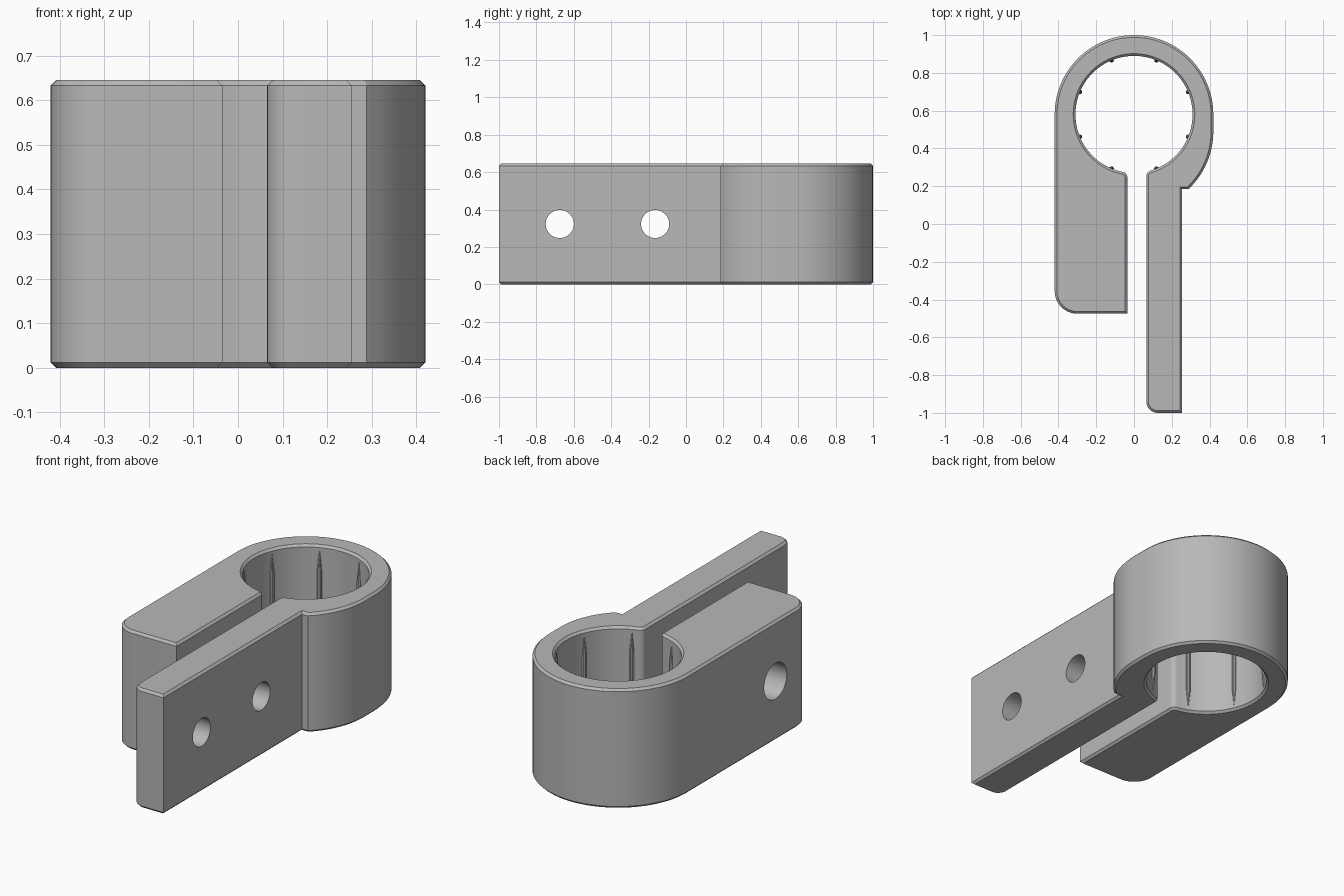
import bpy, bmesh
from math import sin, cos, asin, atan2, sqrt, degrees, radians

if "Cube" in bpy.data.objects:
    bpy.data.objects.remove(bpy.data.objects["Cube"])

HEIGHT = 0.645
CHAMFER = 0.012
RING_Y, OUTER_R, BORE_R = 0.58, 0.42, 0.31
SLOT_L, SLOT_R, FILLET = -0.035, 0.065, 0.03

gray = bpy.data.materials.new("plain gray")
gray.use_nodes = True
color = (0.48, 0.48, 0.48, 1)
gray.diffuse_color = color
gray.node_tree.nodes["Principled BSDF"].inputs["Base Color"].default_value = color


def arc(cx, cy, r, start, end, n):
    angles = [radians(start + (end - start) * i / n) for i in range(n + 1)]
    return [(cx + r * cos(a), cy + r * sin(a)) for a in angles]


def finish(bm, name):
    bmesh.ops.recalc_face_normals(bm, faces=bm.faces)
    mesh = bpy.data.meshes.new(name)
    bm.to_mesh(mesh)
    bm.free()
    mesh.materials.append(gray)
    obj = bpy.data.objects.new(name, mesh)
    bpy.context.collection.objects.link(obj)
    return obj


def fillet_at(x):
    """Centre of a slot fillet and its direction towards the bore centre."""
    y = RING_Y - sqrt((BORE_R + FILLET) ** 2 - x * x)
    return x, y, degrees(atan2(RING_Y - y, -x))


# Outline of the clamp: short arm, bore, long arm, outer ring
lx, ly, la = fillet_at(SLOT_L - FILLET)
rx, ry, ra = fillet_at(SLOT_R + FILLET)
outline = arc(-0.30, -0.355, 0.12, 180, 270, 12)
outline += [(SLOT_L, -0.475)]
outline += arc(lx, ly, FILLET, 0, la, 6)
outline += arc(0, RING_Y, BORE_R, la + 180, ra - 180, 72)[1:-1]
outline += arc(rx, ry, FILLET, ra, 180, 6)
outline += arc(SLOT_R + 0.06, -0.94, 0.06, 180, 270, 8)
outline += [(0.255, -1), (0.255, 0.185)]
outline += arc(0, 0.49, OUTER_R, degrees(asin(-0.305 / OUTER_R)), 0, 14)
outline += arc(0, RING_Y, OUTER_R, 0, 180, 48)

# Extruded body with chamfered rims
bm = bmesh.new()
base = bm.faces.new([bm.verts.new((x, y, 0)) for x, y in outline])
top = bmesh.ops.extrude_face_region(bm, geom=[base], use_keep_orig=True)
bmesh.ops.translate(bm, vec=(0, 0, HEIGHT),
                    verts=[g for g in top["geom"] if isinstance(g, bmesh.types.BMVert)])
bmesh.ops.recalc_face_normals(bm, faces=bm.faces)
rims = [e for e in bm.edges if abs(e.verts[0].co.z - e.verts[1].co.z) < 1e-4]
bmesh.ops.bevel(bm, geom=rims, offset=CHAMFER, offset_type='OFFSET',
                segments=1, profile=0.5, affect='EDGES')
body = finish(bm, "clamp_body")


# Screw holes across the arms
def drill(name, x, y, radius, length):
    bpy.ops.mesh.primitive_cylinder_add(vertices=48, radius=radius, depth=length,
                                        location=(x, y, HEIGHT / 2),
                                        rotation=(0, radians(90), 0))
    cutter = bpy.context.object
    cutter.name = name
    mod = body.modifiers.new(name, 'BOOLEAN')
    mod.operation = 'DIFFERENCE'
    mod.solver = 'EXACT'
    mod.object = cutter
    bpy.context.view_layer.objects.active = body
    bpy.ops.object.modifier_apply(modifier=name)
    bpy.data.objects.remove(cutter)


drill("long_arm_outer_hole", 0.16, -0.675, 0.075, 0.3)
drill("long_arm_inner_hole", 0.16, -0.165, 0.075, 0.24)
drill("short_arm_hole", -0.24, -0.165, 0.097, 0.5)

# Slender crush ribs with pointed ends around the bore
bm = bmesh.new()
for k in range(8):
    a = radians(22.5 + 45 * k)
    cx, cy = BORE_R * cos(a), RING_Y + BORE_R * sin(a)
    rings = []
    for z, r in ((0.03, 0.002), (0.13, 0.012), (HEIGHT - 0.13, 0.012), (HEIGHT - 0.03, 0.002)):
        rings.append([bm.verts.new((x, y, z)) for x, y in arc(cx, cy, r, 0, 360, 10)[:-1]])
    for low, high in zip(rings, rings[1:]):
        for i in range(10):
            j = (i + 1) % 10
            bm.faces.new((low[i], low[j], high[j], high[i]))
    bm.faces.new(rings[0])
    bm.faces.new(rings[-1])
ribs = finish(bm, "bore_ribs")

for obj in (body, ribs):
    bpy.ops.object.select_all(action='DESELECT')
    obj.select_set(True)
    bpy.context.view_layer.objects.active = obj
    bpy.ops.object.shade_smooth_by_angle(angle=radians(25))
